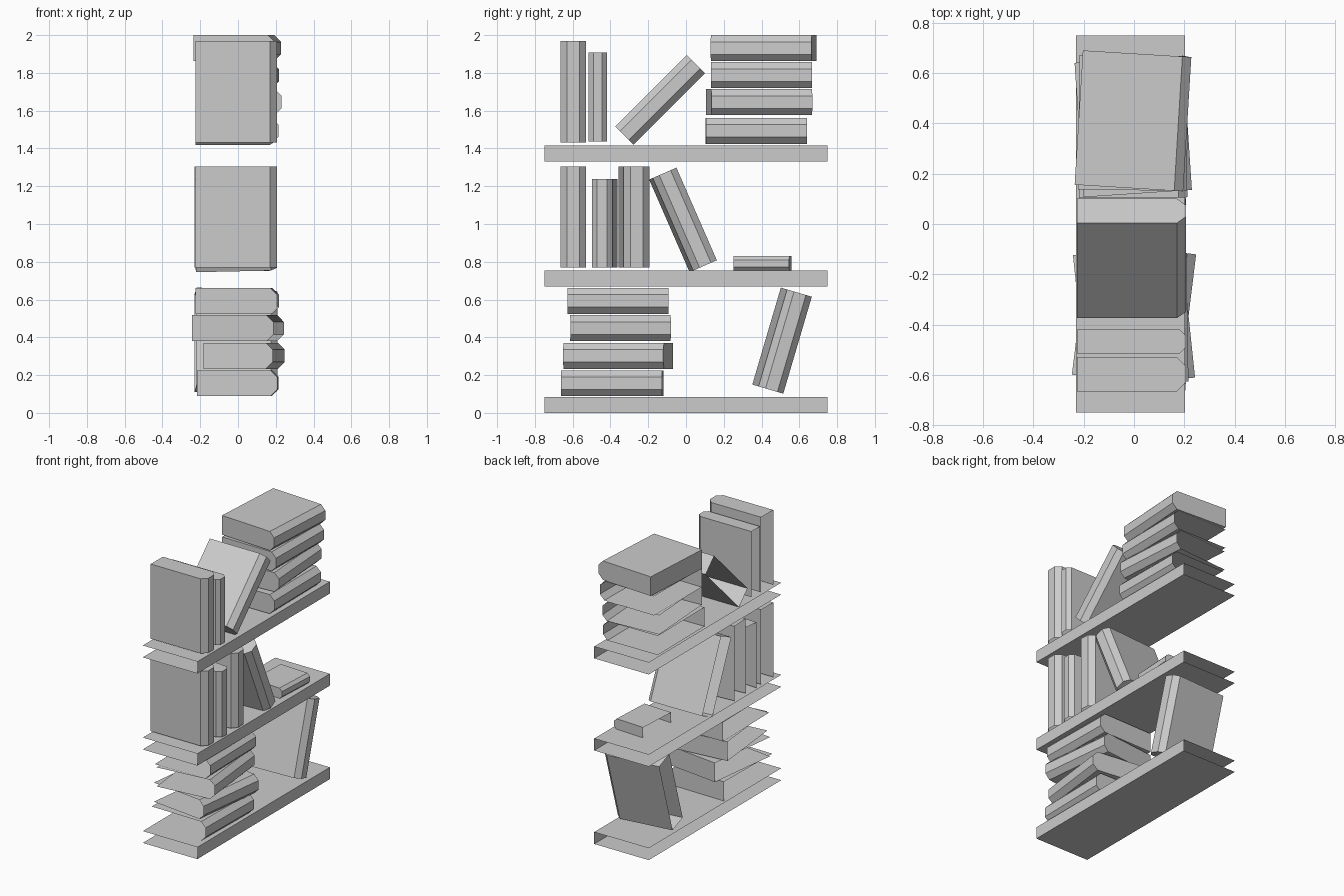
import bpy, bmesh
from math import radians
from mathutils import Matrix

if "Cube" in bpy.data.objects:
    bpy.data.objects.remove(bpy.data.objects["Cube"])


def make(name, bm, matrix=None):
    mesh = bpy.data.meshes.new(name)
    bm.to_mesh(mesh)
    bm.free()
    ob = bpy.data.objects.new(name, mesh)
    bpy.context.collection.objects.link(ob)
    if matrix:
        ob.matrix_world = matrix


# Shelf board: top, bottom and front edge only (open where the case hides it)
def shelf(name, z0, z1):
    bm = bmesh.new()
    prof = [(-.23, z0), (.203, z0), (.203, z1), (-.23, z1)]
    a, b = [[bm.verts.new((x, y, z)) for x, z in prof] for y in (-.75, .75)]
    for i in range(3):
        bm.faces.new((a[i], a[i + 1], b[i + 1], b[i]))
    make(name, bm)


# Book standing on its tail, chamfered spine towards +x; fore-edge and tail may be left open
def book(name, loc, tilt=0, yaw=0, twist=0, length=.535, thick=.137, depth=.432,
         tail=False, fore=False):
    c, d, t, h = thick * .26, depth / 2, thick / 2, length / 2
    prof = [(-d, -t), (d - c, -t), (d, -t + c), (d, t - c), (d - c, t), (-d, t)]
    bm = bmesh.new()
    a, b = [[bm.verts.new((x, y, z)) for x, y in prof] for z in (-h, h)]
    for i in range(6 if fore else 5):
        j = (i + 1) % 6
        bm.faces.new((a[i], a[j], b[j], b[i]))
    bm.faces.new(b)
    if tail:
        bm.faces.new(a[::-1])
    rot = [Matrix.Rotation(radians(v), 4, k) for v, k in ((yaw, 'Z'), (tilt, 'X'), (twist, 'Z'))]
    make(name, bm, Matrix.Translation(loc) @ rot[0] @ rot[1] @ rot[2])


shelf("bottom_shelf", 0, .085)
shelf("middle_shelf", .67, .755)
shelf("top_shelf", 1.33, 1.415)

# Bottom shelf: stack and leaning book
for i, (x, y, z, yaw) in enumerate([(-.006, -.39, .157, -1), (0, -.36, .302, -7),
                                    (0, -.367, .449, 6), (-.004, -.363, .593, 1)]):
    book(f"low_stack_book_{i + 1}", (x, y, z), tilt=-90, yaw=yaw)
book("low_leaning_book", (-.01, .51, .382), tilt=-16.4, twist=5, tail=True)

# Middle shelf: standing row, leaning book, small flat book
book("middle_standing_book_1", (-.01, -.597, 1.037))
book("middle_standing_book_2", (-.01, -.43, 1.004), yaw=-4, length=.47, thick=.107)
book("middle_standing_book_3", (-.01, -.275, 1.037), yaw=4)
book("middle_leaning_book", (-.01, -.015, 1.022), tilt=23.6, twist=3, tail=True)
book("small_flat_book", (.06, .405, .791), tilt=90, yaw=-3,
     length=.295, thick=.077, depth=.24, tail=True)

# Top shelf: standing row, leaning book, stack
book("top_standing_book_1", (-.01, -.597, 1.7))
book("top_standing_book_2", (-.01, -.467, 1.672), length=.47, thick=.097)
book("top_leaning_book", (-.01, -.137, 1.657), tilt=-45, tail=True)
for i, (x, y, z, yaw) in enumerate([(-.005, .372, 1.493, .5), (-.003, .388, 1.645, 3.8),
                                    (-.003, .402, 1.788, -.7), (-.004, .41, 1.931, -3.5)]):
    last = i == 3
    book(f"top_stack_book_{i + 1}", (x, y, z), tilt=90, yaw=yaw, tail=last, fore=last)
